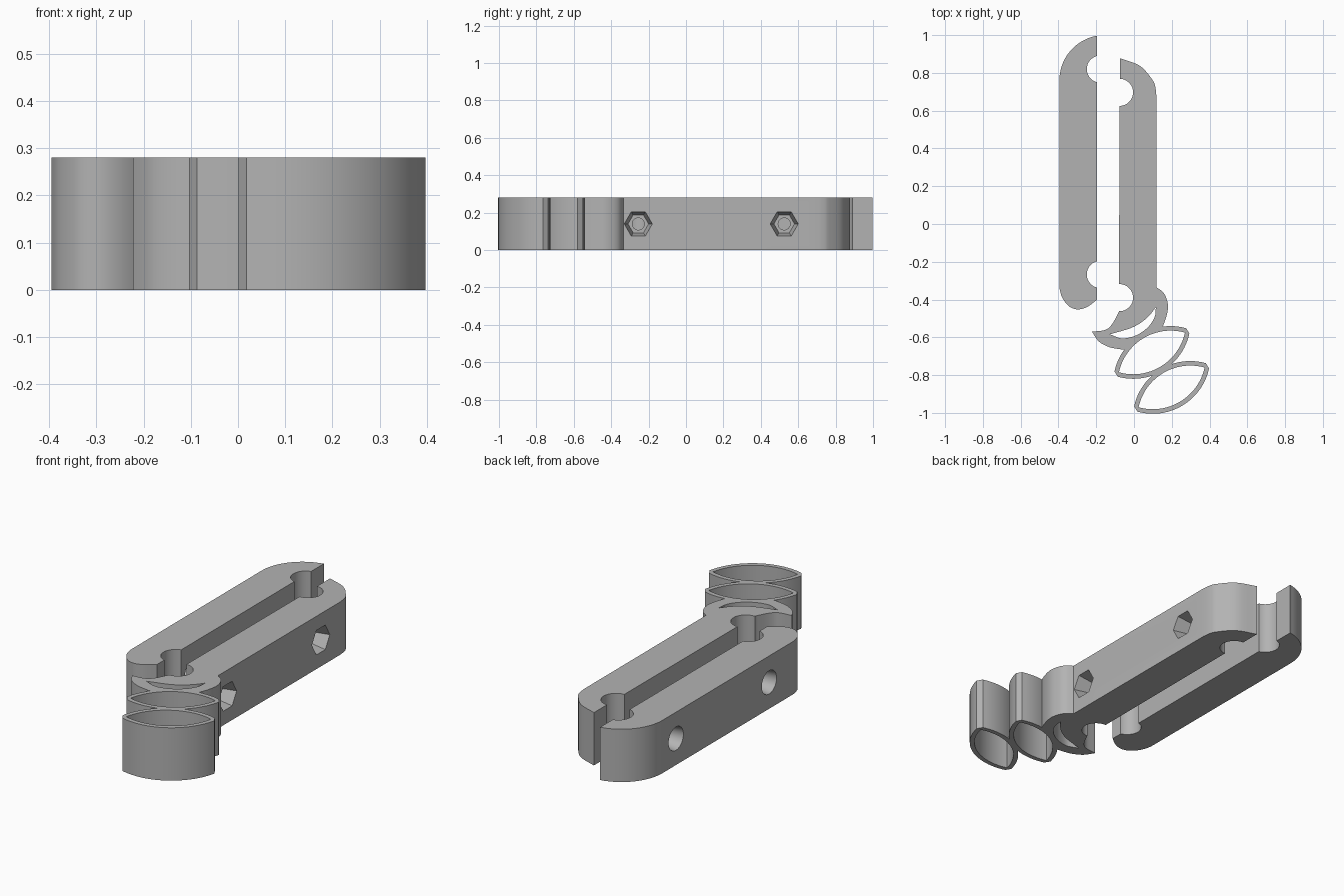
import bpy, bmesh
from math import sin, cos, pi, asin, sqrt, radians
from mathutils import Vector, Matrix

HEIGHT = 0.28
SHIFT = 0.123          # the left clamp sits this much further back
NOTCH_R = 0.072

cube = bpy.data.objects.get("Cube")
if cube:
    bpy.data.objects.remove(cube, do_unlink=True)

grey = bpy.data.materials.new("plain grey")
grey.use_nodes = True
grey.diffuse_color = (0.45, 0.45, 0.45, 1)
grey.node_tree.nodes["Principled BSDF"].inputs["Base Color"].default_value = grey.diffuse_color


def finish(name, bm):
    bmesh.ops.recalc_face_normals(bm, faces=bm.faces)
    mesh = bpy.data.meshes.new(name)
    bm.to_mesh(mesh)
    bm.free()
    mesh.materials.append(grey)
    obj = bpy.data.objects.new(name, mesh)
    bpy.context.collection.objects.link(obj)
    return obj


def extrude(name, outline, z0=0.0, z1=HEIGHT):
    """Upright prism from a plan outline."""
    bm = bmesh.new()
    face = bm.faces.new([bm.verts.new((p[0], p[1], z0)) for p in outline])
    top = bmesh.ops.extrude_face_region(bm, geom=[face])["geom"]
    bmesh.ops.translate(bm, verts=[v for v in top if isinstance(v, bmesh.types.BMVert)],
                        vec=(0, 0, z1 - z0))
    return finish(name, bm)


def cutter(name, outline):
    return extrude(name, outline, -0.1, HEIGHT + 0.1)


def cone(name, x0, x1, y, r0, r1, sides):
    """Sideways cone or cylinder, radius r0 at x0 and r1 at x1."""
    bm = bmesh.new()
    place = Matrix.Translation(((x0 + x1) / 2, y, HEIGHT / 2)) @ Matrix.Rotation(pi / 2, 4, 'Y')
    bmesh.ops.create_cone(bm, cap_ends=True, segments=sides, radius1=r0, radius2=r1,
                          depth=x1 - x0, matrix=place)
    return finish(name, bm)


def arc(cx, cy, r, a0, a1, n=20):
    angles = [radians(a0 + (a1 - a0) * i / n) for i in range(n + 1)]
    return [(cx + r * cos(a), cy + r * sin(a)) for a in angles]


def smooth(points, n=5):
    """Rounded curve through the points."""
    p = [Vector(q) for q in points]
    p = [2 * p[0] - p[1]] + p + [2 * p[-1] - p[-2]]
    out = []
    for a, b, c, d in zip(p, p[1:], p[2:], p[3:]):
        for i in range(n):
            t = i / n
            out.append(b + t * (c - a) / 2 + t * t * (a - 2.5 * b + 2 * c - d / 2)
                       + t ** 3 * (1.5 * (b - c) + (d - a) / 2))
    return out + [p[-2]]


def lens(cx, cy, grow=0.0, half_len=0.204, half_wide=0.088, n=24):
    """Two facing arcs; growing it leaves narrow flats at the tips."""
    r = (half_len ** 2 + half_wide ** 2) / (2 * half_wide)
    span = asin(half_len / r)
    tilt = Matrix.Rotation(radians(31), 2)
    pts = []
    for side in (1, -1):
        steps = range(n + 1) if grow else range(n)
        for i in steps:
            a = span * (1 - 2 * i / n)
            local = Vector(((r + grow) * sin(a), (r + grow) * cos(a) - (r - half_wide)))
            pts.append(tilt @ (side * local) + Vector((cx, cy)))
    return pts


def boolean(target, tool, operation='DIFFERENCE'):
    mod = target.modifiers.new("join or cut", 'BOOLEAN')
    mod.operation = operation
    mod.solver = 'EXACT'
    mod.object = tool
    bpy.context.view_layer.objects.active = target
    bpy.ops.object.modifier_apply(modifier=mod.name)
    bpy.data.objects.remove(tool, do_unlink=True)


# Right-hand plain clamp: rounded back end and small rounded front lobe
left_outline = ([(-0.195, -0.40), (-0.195, 0.997)]
                + arc(-0.155, 0.76, 0.24, 100, 180)
                + smooth([(-0.395, -0.34), (-0.38, -0.39), (-0.345, -0.435),
                          (-0.30, -0.452), (-0.25, -0.44), (-0.196, -0.402)])[:-1])
plain_clamp = extrude("plain_clamp", left_outline)

# Other clamp, with a hooked front end that carries the rings
back_curve = smooth([(0.118, 0.685), (0.112, 0.73), (0.095, 0.767),
                     (0.03, 0.838), (-0.075, 0.878)])
hook_inner = smooth([(-0.08, -0.465), (-0.116, -0.53), (-0.153, -0.561), (-0.222, -0.57)])
hook_outer = smooth([(-0.206, -0.597), (-0.18, -0.627), (-0.127, -0.653), (-0.058, -0.665)])
lobe = smooth([(0.148, -0.555), (0.17, -0.494), (0.18, -0.44),
               (0.172, -0.395), (0.153, -0.36), (0.118, -0.335)])
ring_clamp = extrude("ring_clamp", back_curve + hook_inner + hook_outer
                     + [(0.05, -0.64)] + lobe)

# Two lens-shaped rings in a chain
centres = [(0.095, -0.68), (0.199, -0.865)]
for c in centres:
    boolean(ring_clamp, extrude("ring", lens(*c, grow=0.024)), 'UNION')
for c in centres:
    boolean(ring_clamp, cutter("ring_opening", lens(*c)))

# Crescent pocket inside the hook
pocket = smooth([(-0.127, -0.584), (-0.07, -0.605), (-0.02, -0.6), (0.03, -0.58),
                 (0.08, -0.54), (0.11, -0.49), (0.116, -0.44)])
pocket += smooth([(0.116, -0.44), (0.085, -0.48), (0.04, -0.52), (-0.02, -0.552),
                  (-0.127, -0.584)])[1:-1]
boolean(ring_clamp, cutter("pocket", pocket))

# Round notches along the facing sides
for y in (0.697, -0.39):
    boolean(ring_clamp, cutter("notch", arc(-0.077, y, NOTCH_R, 0, 350, 35)))
    boolean(plain_clamp, cutter("notch", arc(-0.178, y + SHIFT, NOTCH_R, 0, 350, 35)))

# Bolt holes: tapered hexagon nut seats on one clamp, round head seats on the other
for y in (0.525, -0.255):
    boolean(ring_clamp, cone("bolt_hole", -0.2, 0.2, y, 0.032, 0.032, 32))
    boolean(ring_clamp, cone("nut_seat", 0.038, 0.118 + 0.08, y, 0.055, 0.095, 6))
    boolean(plain_clamp, cone("bolt_hole", -0.5, -0.1, y + SHIFT, 0.032, 0.032, 32))
    boolean(plain_clamp, cone("head_seat", -0.475, -0.315, y + SHIFT, 0.074, 0.05, 32))

# Smooth curved walls, crisp edges
for obj in (plain_clamp, ring_clamp):
    bpy.ops.object.select_all(action='DESELECT')
    obj.select_set(True)
    bpy.context.view_layer.objects.active = obj
    bpy.ops.object.shade_smooth_by_angle(angle=radians(30))
